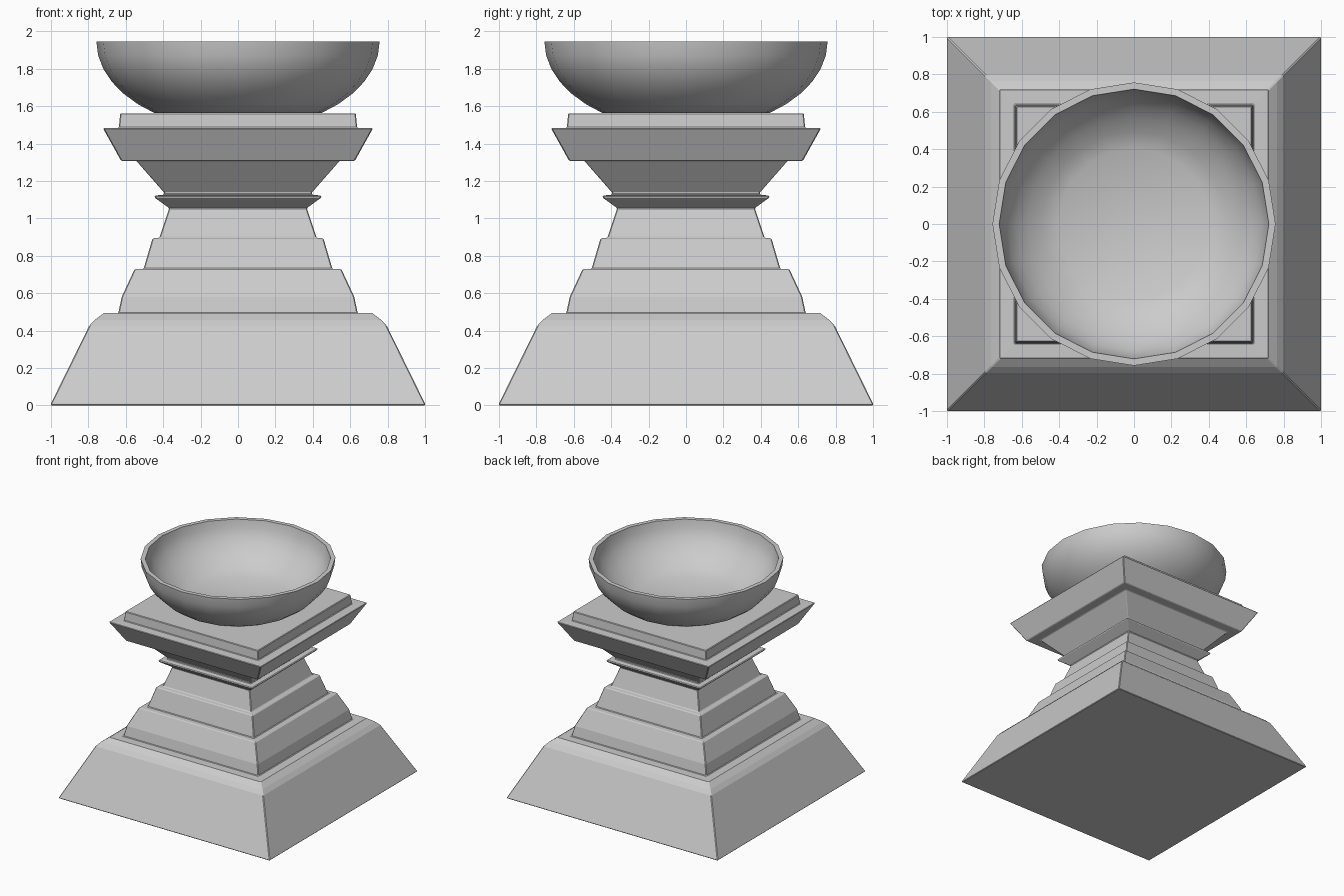
import bpy, bmesh, math

if "Cube" in bpy.data.objects:
    bpy.data.objects.remove(bpy.data.objects["Cube"])


def loft(name, profile, sides, angle0, scale=1.0):
    """Stack regular polygon rings along a (radius, z) profile, capping both ends."""
    bm = bmesh.new()
    rings = []
    for r, z in profile:
        rings.append([bm.verts.new((r * scale * math.cos(angle0 + 2 * math.pi * i / sides),
                                    r * scale * math.sin(angle0 + 2 * math.pi * i / sides), z))
                      for i in range(sides)])
    for a, b in zip(rings, rings[1:]):
        for i in range(sides):
            j = (i + 1) % sides
            bm.faces.new((a[i], a[j], b[j], b[i]))
    bm.faces.new(rings[0][::-1])
    bm.faces.new(rings[-1])
    bmesh.ops.recalc_face_normals(bm, faces=bm.faces)
    mesh = bpy.data.meshes.new(name)
    bm.to_mesh(mesh)
    bm.free()
    obj = bpy.data.objects.new(name, mesh)
    bpy.context.collection.objects.link(obj)
    return obj


def smooth(obj, degrees):
    bpy.ops.object.select_all(action='DESELECT')
    obj.select_set(True)
    bpy.context.view_layer.objects.active = obj
    bpy.ops.object.shade_smooth_by_angle(angle=math.radians(degrees))


# Square stepped pedestal: half-width and height of every moulding edge
pedestal = loft("pedestal", [
    (1.0, 0), (1.0, 0.01), (0.796, 0.425), (0.765, 0.458), (0.718, 0.493),
    (0.64, 0.493), (0.622, 0.58), (0.553, 0.728),
    (0.505, 0.73), (0.457, 0.893), (0.42, 0.897), (0.368, 1.055),
    (0.447, 1.112), (0.445, 1.122), (0.395, 1.127), (0.397, 1.14),
    (0.544, 1.308), (0.625, 1.308), (0.722, 1.482), (0.637, 1.484),
    (0.63, 1.562)], 4, math.pi / 4, math.sqrt(2))
bevel = pedestal.modifiers.new("edge_bevel", 'BEVEL')
bevel.width = 0.008
bevel.segments = 1
bevel.limit_method = 'ANGLE'
bevel.angle_limit = math.radians(40)

# Twenty-sided bowl: elliptical outside, rim, inside wall and flat floor
R, DEPTH, RIM, WALL = 0.757, 0.473, 1.945, 0.036
steps = [math.radians(9 * i) for i in range(7)]
outer = [(R * math.cos(a), RIM - DEPTH * math.sin(a)) for a in reversed(steps)]
inner = [((R - WALL) * math.cos(a) - 0.02 * i / 6, RIM - (DEPTH - 0.045) * math.sin(a))
         for i, a in enumerate(steps)]
bowl = loft("bowl", outer + inner, 20, 0)
smooth(bowl, 35)
